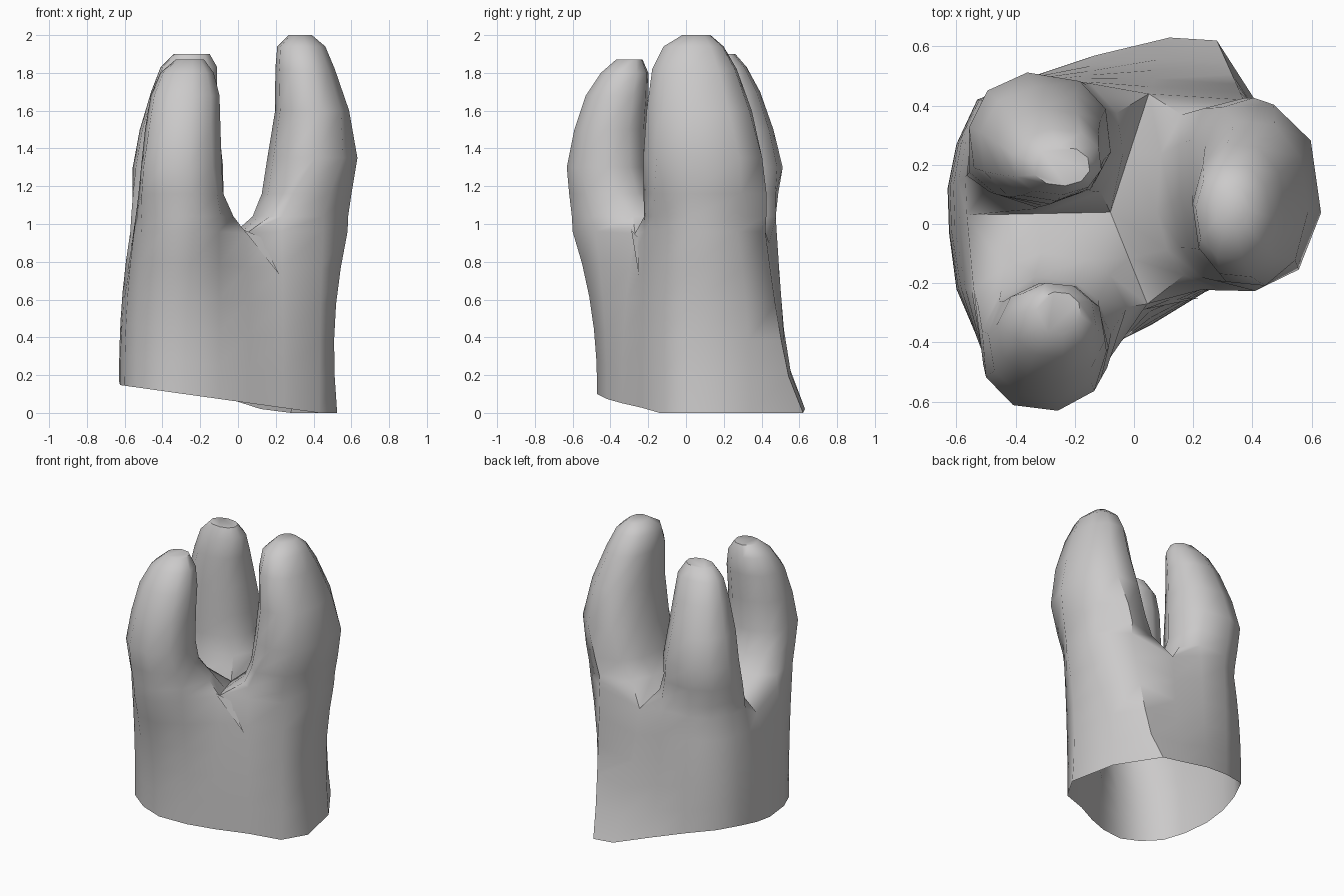
import bpy, bmesh, math
from mathutils import Vector

cube = bpy.data.objects.get("Cube")
if cube:
    bpy.data.objects.remove(cube, do_unlink=True)

mat = bpy.data.materials.new("warm_grey")
mat.use_nodes = True
grey = (0.6, 0.59, 0.59, 1)
mat.diffuse_color = grey
mat.node_tree.nodes["Principled BSDF"].inputs["Base Color"].default_value = grey

# Knuckle outline (x, y), six steps per finger, starting at the front web
KNUCKLES = [(.045, -.27), (.23, -.22), (.45, -.15), (.58, .03), (.55, .27), (.37, .42),
            (.05, .44), (-.15, .48), (-.35, .47), (-.48, .41), (-.55, .28), (-.57, .16),
            (-.565, .03), (-.55, -.22), (-.51, -.44), (-.4, -.57), (-.23, -.6), (-.1, -.48)]
# Cuff outline (x, y)
CUFF = [(.06, -.34), (.24, -.23), (.43, -.14), (.525, .02), (.46, .34), (.28, .62),
        (.12, .63), (-.13, .57), (-.34, .5), (-.53, .42), (-.6, .27), (-.63, .12),
        (-.625, -.03), (-.6, -.22), (-.54, -.36), (-.42, -.44), (-.28, -.47), (-.1, -.42)]
WEB_HEIGHT = {0: .95, 6: .9, 12: .88}
VALLEY = (-.08, .04, .9)

# Finger sections: z, x range, y range
FINGERS = {
    "outer": [(1.04, .08, .6, -.235, .44), (1.16, .13, .615, -.225, .43),
              (1.35, .16, .63, -.22, .41), (1.6, .2, .585, -.21, .35),
              (1.82, .2, .51, -.18, .27), (1.94, .21, .46, -.12, .2),
              (2.0, .27, .39, -.02, .13)],
    "rear": [(1.04, -.56, -.04, .055, .49), (1.16, -.56, -.08, .06, .5),
             (1.3, -.555, -.08, .065, .51), (1.5, -.52, -.1, .07, .46),
             (1.7, -.46, -.11, .08, .39), (1.83, -.41, -.11, .1, .32),
             (1.9, -.34, -.15, .13, .26)],
    "front": [(1.04, -.53, -.02, -.62, -.1), (1.16, -.52, -.08, -.63, -.18),
              (1.3, -.515, -.09, -.63, -.21), (1.5, -.49, -.095, -.59, -.21),
              (1.68, -.46, -.1, -.53, -.2), (1.8, -.41, -.13, -.45, -.2),
              (1.87, -.33, -.18, -.37, -.23)],
}

bm = bmesh.new()


def bridge(low, high):
    n = len(low)
    for i in range(n):
        j = (i + 1) % n
        bm.faces.new((low[i], low[j], high[j], high[i]))


def cuff_height(x, y):
    return max(0, .06 - x * (.14 + .3 * max(0, y)))


# Palm: an open tube from the slanted cuff to the knuckles
rings = []
for step in range(6):
    t = step / 5
    ring = []
    for i, ((ax, ay), (bx, by)) in enumerate(zip(CUFF, KNUCKLES)):
        # the back of the cuff flares quickly, the rest widens late
        f = t ** (.6 if i in (5, 6, 7) else 2.2)
        z0 = cuff_height(ax, ay)
        z = z0 + (WEB_HEIGHT.get(i, .96) - z0) * t
        # slight waist on the outer side
        x = ax + (bx - ax) * f - (.025 * math.sin(math.pi * t) if i in (3, 4) else 0)
        ring.append(bm.verts.new((x, ay + (by - ay) * f, z)))
    rings.append(ring)
for low, high in zip(rings, rings[1:]):
    bridge(low, high)

# Valley between the fingers, with one spoke to each web
top = rings[-1]
centre = bm.verts.new(VALLEY)
spokes = {i: bm.verts.new((top[i].co + centre.co) / 2) for i in WEB_HEIGHT}


def rounded(value):
    return math.copysign(abs(value) ** .92, value)


def add_finger(start, sections):
    end = (start + 6) % len(top)
    loop = [top[(start + k) % len(top)] for k in range(7)]
    loop += [spokes[end], centre, spokes[start]]
    base = [v.co.copy() for v in loop]
    n = len(loop)
    z, x0, x1, y0, y1 = sections[0]
    mid = Vector(((x0 + x1) / 2, (y0 + y1) / 2))
    even = [math.tau * k / n for k in range(n)]
    actual = [math.atan2(p.y - mid.y, p.x - mid.x) for p in base]
    # turn the even section to face the knuckle loop
    turn = math.atan2(sum(math.sin(a - e) for a, e in zip(actual, even)),
                      sum(math.cos(a - e) for a, e in zip(actual, even)))
    for level, (z, x0, x1, y0, y1) in enumerate(sections):
        blend = min(1, level / 3)
        ring = []
        for k, (a, e) in enumerate(zip(actual, even)):
            e += turn
            a = e + math.remainder(a - e, math.tau) * (1 - blend)
            x = (x0 + x1) / 2 + (x1 - x0) * .51 * rounded(math.cos(a))
            y = (y0 + y1) / 2 + (y1 - y0) * .51 * rounded(math.sin(a))
            # the outer wall grows straight out of the knuckles
            hold = max(0, .8 - .4 * level) if 1 <= k <= 5 else 0
            ring.append(bm.verts.new((x + (base[k].x - x) * hold,
                                      y + (base[k].y - y) * hold, z)))
        bridge(loop, ring)
        loop = ring
    bm.faces.new(loop)


for start, name in zip(WEB_HEIGHT, FINGERS):
    add_finger(start, FINGERS[name])

# Small folded flap below the front web
fold = [bm.verts.new(p) for p in ((.03, -.29, .97), (.22, -.25, .73), (.12, -.255, .93))]
bm.faces.new(fold)

bmesh.ops.recalc_face_normals(bm, faces=bm.faces)
mesh = bpy.data.meshes.new("three_finger_glove")
bm.to_mesh(mesh)
bm.free()
mesh.materials.append(mat)
glove = bpy.data.objects.new("three_finger_glove", mesh)
bpy.context.collection.objects.link(glove)
bpy.context.view_layer.objects.active = glove
glove.select_set(True)
bpy.ops.object.shade_smooth_by_angle(angle=math.radians(50))
